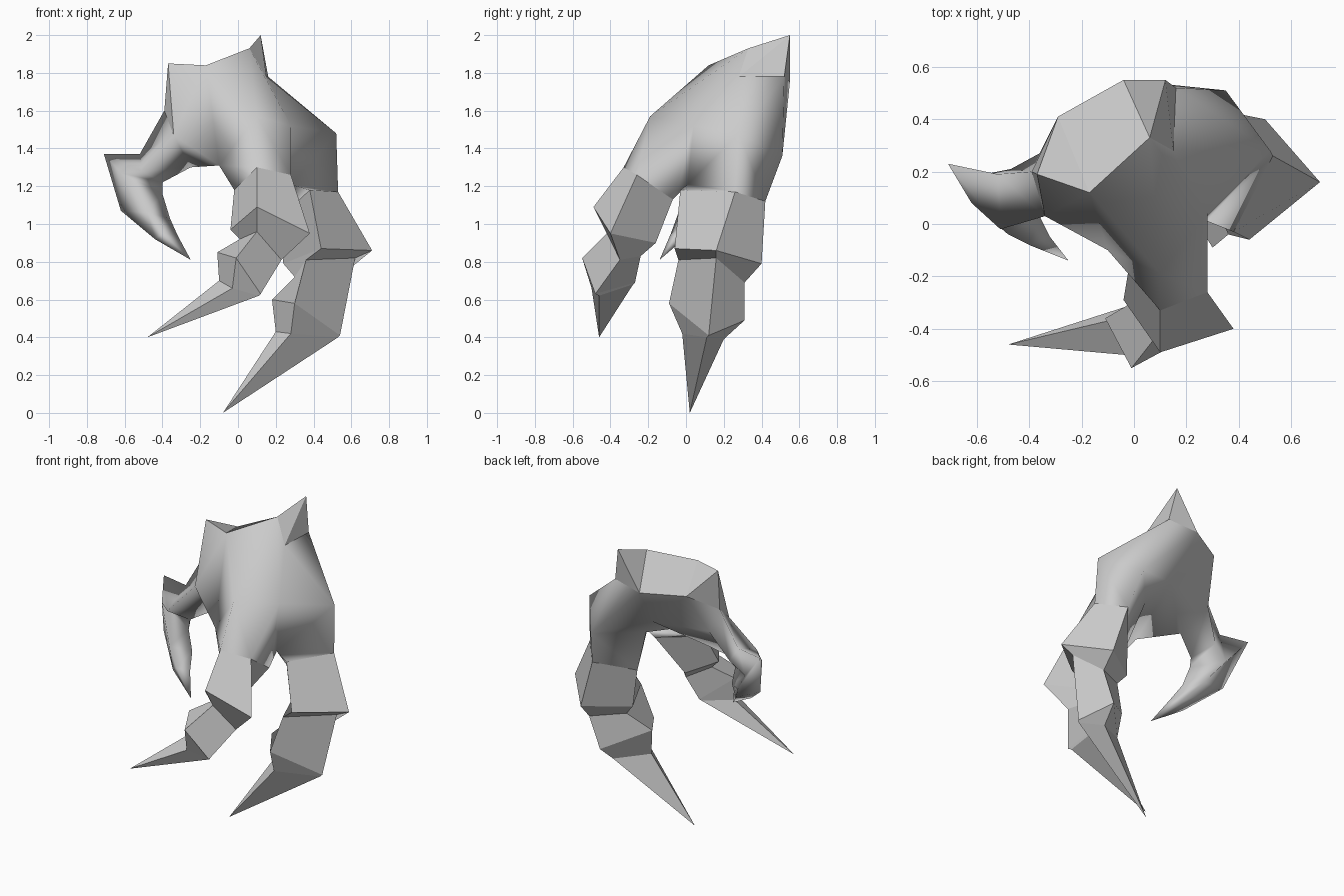
import bpy, bmesh, math

if "Cube" in bpy.data.objects:
    bpy.data.objects.remove(bpy.data.objects["Cube"], do_unlink=True)

# single stone-like colour
grey = bpy.data.materials.new("plain grey")
grey.use_nodes = True
colour = (0.6, 0.6, 0.6, 1)
grey.diffuse_color = colour
grey.node_tree.nodes["Principled BSDF"].inputs["Base Color"].default_value = colour


def finish(bm, name, smooth_angle=None):
    """Turn a bmesh into a named object, flat unless a smoothing angle is given."""
    bmesh.ops.remove_doubles(bm, verts=bm.verts[:], dist=0.002)
    bmesh.ops.recalc_face_normals(bm, faces=bm.faces[:])
    mesh = bpy.data.meshes.new(name)
    bm.to_mesh(mesh)
    bm.free()
    mesh.materials.append(grey)
    obj = bpy.data.objects.new(name, mesh)
    bpy.context.collection.objects.link(obj)
    if smooth_angle:
        bpy.ops.object.select_all(action="DESELECT")
        obj.select_set(True)
        bpy.context.view_layer.objects.active = obj
        bpy.ops.object.shade_smooth_by_angle(angle=math.radians(smooth_angle))
    return obj


def add_loft(bm, rings, tip=None):
    """Skin consecutive four-sided rings and close the far end to a point."""
    loops = [[bm.verts.new(p) for p in ring] for ring in rings]
    for upper, lower in zip(loops, loops[1:]):
        for i in range(len(upper)):
            j = (i + 1) % len(upper)
            bm.faces.new((upper[i], upper[j], lower[j], lower[i]))
    if tip:
        point = bm.verts.new(tip)
        last = loops[-1]
        for i in range(len(last)):
            bm.faces.new((last[i], last[(i + 1) % len(last)], point))


def add_patches(bm, corners, patches):
    """Span faces between named corners and return them."""
    verts = {name: bm.verts.new(p) for name, p in corners.items()}
    return [bm.faces.new([verts[name] for name in patch.split()])
            for patch in patches]


# named corners of the palm: wrist rim, then the roots of the digits
corners = {
    "spur": (0.12, 0.55, 2),
    "rim_right": (0.06, 0.33, 1.93),
    "rim_front": (-0.17, 0.12, 1.84),
    "rim_left": (-0.37, 0.19, 1.85),
    "rim_back": (-0.29, 0.41, 1.74),
    "rim_rear": (-0.04, 0.55, 1.75),
    "spur_front": (0.15, 0.28, 1.78),
    "spur_back": (0.16, 0.52, 1.78),
    "front_top": (0.1, -0.19, 1.57),
    "front_outer": (0.28, 0.04, 1.52),
    "front_inner": (-0.1, -0.1, 1.31),
    "web": (0.28, 0.01, 1.21),
    "side_outer": (0.52, 0.28, 1.48),
    "side_back": (0.35, 0.51, 1.36),
    "side_inner": (0.12, 0.25, 1.33),
    "thumb_front": (-0.34, 0.03, 1.47),
    "thumb_outer": (-0.39, 0.2, 1.6),
    "thumb_back": (-0.36, 0.27, 1.47),
    "thumb_inner": (-0.25, 0.14, 1.3),
    "arch": (0, 0.35, 1.47),
}
# flat facets of the broken wrist and its pointed corners
wrist_patches = [
    "spur rim_right rim_rear", "rim_right rim_front rim_back rim_rear",
    "rim_front rim_left rim_back", "spur spur_front rim_right",
    "spur spur_back spur_front", "spur rim_rear spur_back",
    "rim_left thumb_outer rim_back", "rim_left thumb_front thumb_outer",
]
palm_patches = [
    # front of the palm
    "rim_right spur_front front_outer front_top", "rim_right front_top rim_front",
    "rim_front front_top front_inner thumb_front", "rim_front thumb_front rim_left",
    # outer side
    "spur_front side_outer front_outer", "spur_front spur_back side_outer",
    "front_outer side_outer web", "spur_back side_back side_outer",
    # back
    "spur_back rim_rear side_back", "rim_rear arch side_back",
    "rim_rear rim_back arch", "rim_back thumb_back arch",
    "rim_back thumb_outer thumb_back",
    # hollow underneath
    "arch side_inner side_back", "arch thumb_back thumb_inner",
    "arch thumb_inner front_inner", "arch front_inner side_inner",
    "front_inner web side_inner", "thumb_front front_inner thumb_inner",
]


def ring(*names):
    return [corners[name] for name in names]


front_root = ring("front_top", "front_outer", "web", "front_inner")
side_root = ring("web", "side_outer", "side_back", "side_inner")
thumb_root = ring("thumb_front", "thumb_outer", "thumb_back", "thumb_inner")

# first joint of each finger
front_base = [(0.1, -0.33, 1.3), (0.28, -0.26, 1.26),
              (0.28, -0.07, 1.13), (-0.02, -0.17, 1.18)]
side_base = [(0.38, -0.03, 1.18), (0.53, 0.26, 1.17),
             (0.4, 0.42, 1.12), (0.22, 0.2, 1.03)]

# hooked thumb joints
thumb_joints = [
    [(-0.51, -0.02, 1.28), (-0.52, 0.19, 1.37), (-0.47, 0.21, 1.28), (-0.4, 0.06, 1.22)],
    [(-0.62, 0.08, 1.27), (-0.71, 0.23, 1.37), (-0.57, 0.19, 1.2), (-0.4, 0.05, 1.16)],
    [(-0.48, -0.04, 1.06), (-0.62, 0.1, 1.07), (-0.46, 0.11, 1.05), (-0.36, 0.03, 1.03)],
    [(-0.4, -0.08, 0.95), (-0.44, -0.06, 0.92), (-0.37, 0, 0.93), (-0.32, -0.05, 0.94)],
]

# palm with its two finger lobes and the thumb, one skin; wrist facets split sharp
palm = bmesh.new()
wrist_faces = add_patches(palm, corners, wrist_patches + palm_patches)
wrist_faces = wrist_faces[:len(wrist_patches)]
add_loft(palm, [front_root, front_base])
add_loft(palm, [side_root, side_base])
add_loft(palm, [thumb_root] + thumb_joints, (-0.25, -0.14, 0.81))
bmesh.ops.remove_doubles(palm, verts=palm.verts[:], dist=0.002)
bmesh.ops.recalc_face_normals(palm, faces=palm.faces[:])
wrist_edges = {edge for face in wrist_faces for edge in face.edges}
for edge in wrist_edges:
    edge.smooth = False
palm_object = finish(palm, "palm_and_thumb")
for polygon in palm_object.data.polygons:
    polygon.use_smooth = True

# faceted fingers: base, knuckle, waist, second knuckle, claw base, claw tip
front_finger = [
    front_base,
    [(0.1, -0.49, 1.09), (0.38, -0.4, 0.95), (0.12, -0.16, 0.9), (-0.04, -0.29, 0.97)],
    [(0.1, -0.41, 0.96), (0.23, -0.35, 0.81), (0.17, -0.24, 0.83), (0.01, -0.29, 0.92)],
    [(-0.01, -0.55, 0.82), (0.12, -0.48, 0.63), (0.09, -0.27, 0.69), (-0.11, -0.36, 0.85)],
    [(-0.03, -0.5, 0.66), (0.11, -0.46, 0.62), (0.08, -0.28, 0.68), (-0.1, -0.37, 0.7)],
]
side_finger = [
    side_base,
    [(0.44, -0.06, 0.87), (0.71, 0.16, 0.86), (0.5, 0.4, 0.79), (0.24, 0.22, 0.79)],
    [(0.36, -0.04, 0.81), (0.62, 0.16, 0.82), (0.5, 0.31, 0.69), (0.3, 0.2, 0.72)],
    [(0.3, -0.09, 0.58), (0.54, 0.12, 0.41), (0.42, 0.31, 0.49), (0.18, 0.1, 0.6)],
    [(0.28, -0.02, 0.42), (0.53, 0.11, 0.4), (0.4, 0.2, 0.39), (0.2, 0.08, 0.43)],
]
digits = {
    "front_finger": (front_finger, (-0.48, -0.46, 0.4)),
    "side_finger": (side_finger, (-0.08, 0.02, 0)),
}
for name, (rings, tip) in digits.items():
    bm = bmesh.new()
    add_loft(bm, rings, tip)
    finish(bm, name)
